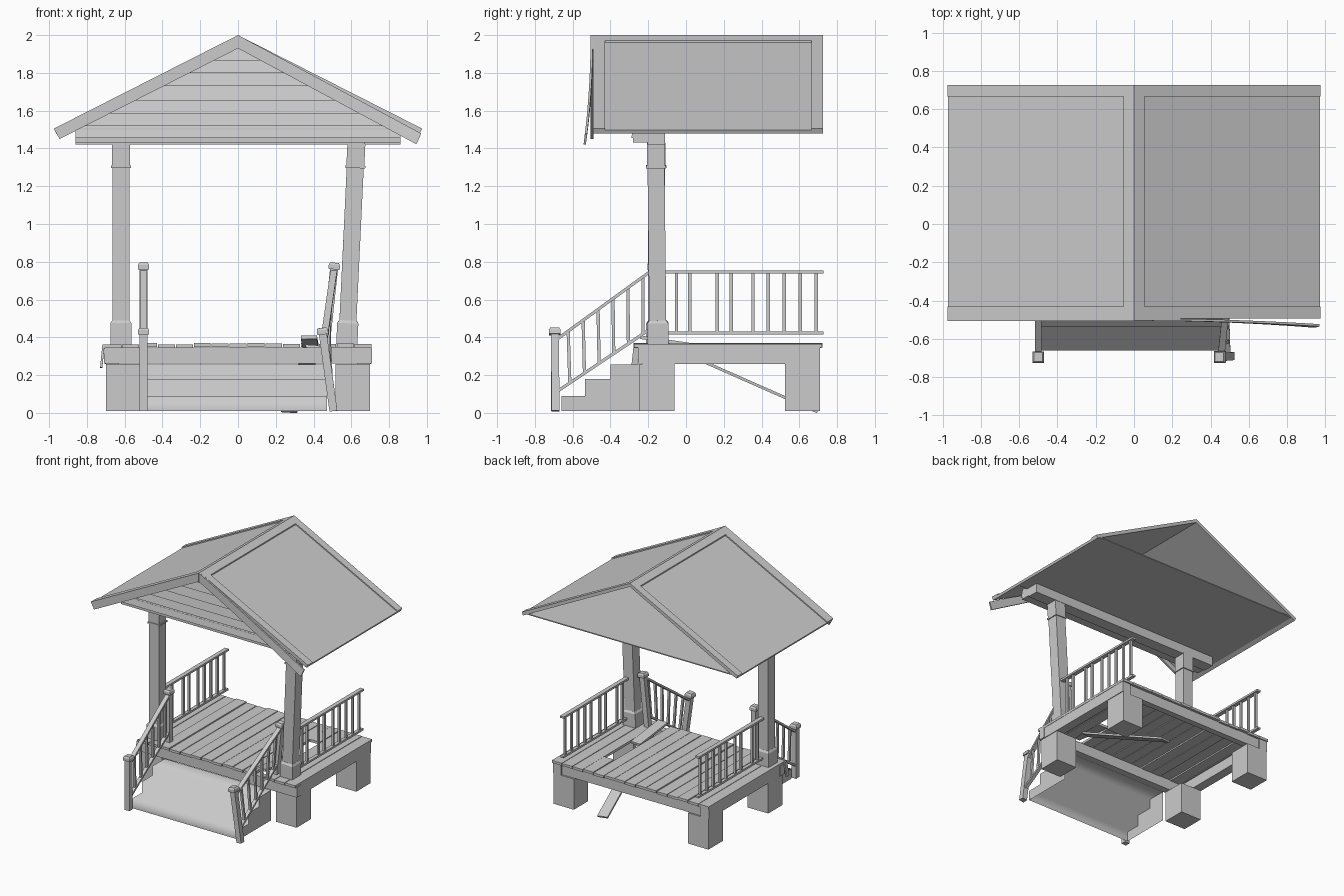
import bpy, bmesh, random
from mathutils import Vector

random.seed(4)
cube = bpy.data.objects.get("Cube")
if cube:
    bpy.data.objects.remove(cube, do_unlink=True)

grey = bpy.data.materials.new("plain_grey")
grey.use_nodes = True
grey.diffuse_color = (0.6, 0.6, 0.6, 1)
grey.node_tree.nodes["Principled BSDF"].inputs["Base Color"].default_value = (0.6, 0.6, 0.6, 1)


def finish(name, bm):
    bmesh.ops.recalc_face_normals(bm, faces=bm.faces)
    mesh = bpy.data.meshes.new(name)
    bm.to_mesh(mesh)
    bm.free()
    mesh.materials.append(grey)
    obj = bpy.data.objects.new(name, mesh)
    bpy.context.collection.objects.link(obj)
    return obj


def box(name, x, y, z):
    """Box from three (min, max) ranges."""
    bm = bmesh.new()
    bmesh.ops.create_cube(bm, size=1)
    for v in bm.verts:
        v.co = [r[0] if c < 0 else r[1] for c, r in zip(v.co, (x, y, z))]
    return finish(name, bm)


def beam(name, start, end, width, depth, end_scale=1.0):
    """Square bar between two points; width runs along x."""
    start, end = Vector(start), Vector(end)
    d = (end - start).normalized()
    e1 = (Vector((1, 0, 0)) - d * d.x).normalized()
    e2 = d.cross(e1)
    bm = bmesh.new()
    bmesh.ops.create_cube(bm, size=1)
    for v in bm.verts:
        k = end_scale if v.co.z > 0 else 1
        base = end if v.co.z > 0 else start
        v.co = base + e1 * (v.co.x * width * k) + e2 * (v.co.y * depth * k)
    return finish(name, bm)


def prism(name, outline, axis, lo, hi):
    """Extrude a 2D outline along x or y."""
    bm = bmesh.new()
    put = (lambda a, b, t: (t, a, b)) if axis == "x" else (lambda a, b, t: (a, t, b))
    face = bm.faces.new([bm.verts.new(put(a, b, lo)) for a, b in outline])
    new = bmesh.ops.extrude_face_region(bm, geom=[face])["geom"]
    shift = put(0, 0, hi - lo)
    bmesh.ops.translate(bm, vec=shift, verts=[g for g in new if isinstance(g, bmesh.types.BMVert)])
    return finish(name, bm)


# Foundation blocks
for sx in (-1, 1):
    x = sorted((sx * 0.515, sx * 0.7))
    for label, y in (("front", (-0.245, -0.06)), ("rear", (0.525, 0.71))):
        box(f"{label}_foundation_block", x, y, (0.01, 0.26))

# Deck frame
for sx in (-1, 1):
    box("side_rim_beam", sorted((sx * 0.63, sx * 0.705)), (-0.23, 0.71), (0.26, 0.347))
box("front_rim_beam", (-0.71, 0.71), (-0.255, -0.2), (0.262, 0.347))
box("rear_rim_beam", (-0.63, 0.63), (0.65, 0.7), (0.262, 0.347))
beam("loose_trim_chip", (-0.712, -0.262, 0.36), (-0.724, -0.275, 0.24), 0.012, 0.03)

# Deck planks, with one broken
count, broken = 15, 11
pitch = 1.42 / count
for i in range(count):
    x0 = -0.71 + i * pitch
    x = (x0 + 0.0025, x0 + pitch - 0.0025)
    lift = random.uniform(-0.004, 0.005)
    z = (0.345 + lift, 0.365 + lift)
    if i == broken:
        box("broken_plank_stub", x, (0.45, 0.72), z)
    else:
        box("deck_plank", x, (-0.27 - random.uniform(0, 0.01), 0.715 + random.uniform(0, 0.008)), z)
beam("tipped_plank", (0.375, -0.24, 0.4), (0.385, 0.1, 0.35), 0.085, 0.018)
beam("fallen_plank", (0.4, -0.09, 0.352), (0.27, 0.69, 0.008), 0.085, 0.015)

# Stairs, open underneath, softly shaded apart from the flat sides
steps = [(-0.66, 0.01), (-0.66, 0.09), (-0.535, 0.09), (-0.535, 0.18),
         (-0.4, 0.18), (-0.4, 0.255), (-0.245, 0.255), (-0.245, 0.01)]
stairs = prism("stairs", steps, "x", -0.49, 0.47)
bm = bmesh.new()
bm.from_mesh(stairs.data)
hidden = [f for f in bm.faces if f.normal.z < -0.9 or f.normal.y > 0.9]
bmesh.ops.delete(bm, geom=hidden, context="FACES")
sides = [f for f in bm.faces if abs(f.normal.x) > 0.9]
bmesh.ops.split_edges(bm, edges=list({e for f in sides for e in f.edges if len(e.link_faces) > 1}))
for f in bm.faces:
    f.smooth = abs(f.normal.x) < 0.9
bm.to_mesh(stairs.data)
bm.free()


def newel(name, foot, top):
    """Stair post with a wider cap."""
    foot, top = Vector(foot), Vector(top)
    d = (top - foot).normalized()
    beam(name, foot, top - d * 0.03, 0.042, 0.042)
    beam(name + "_cap", top - d * 0.035, top - d * 0.012, 0.06, 0.06)
    beam(name + "_cap_top", top - d * 0.012, top, 0.06, 0.06, 0.75)


def railing(name, top_a, top_b, low_a, low_b, stops):
    """Two rails joined by upright balusters at the given fractions."""
    ends = [Vector(p) for p in (top_a, top_b, low_a, low_b)]
    beam(name + "_top_rail", ends[0], ends[1], 0.035, 0.016)
    beam(name + "_bottom_rail", ends[2], ends[3], 0.028, 0.016)
    for t in stops:
        beam(name + "_baluster", ends[2].lerp(ends[3], t), ends[0].lerp(ends[1], t), 0.017, 0.017)


# Stair railings: left upright, right leaning
stair_stops = [0.13 + 0.155 * i for i in range(6)]
newel("lower_newel", (-0.5, -0.695, 0.01), (-0.5, -0.695, 0.45))
newel("upper_newel", (-0.5, -0.175, 0.36), (-0.5, -0.175, 0.795))
railing("stair", (-0.5, -0.69, 0.385), (-0.5, -0.18, 0.755),
        (-0.5, -0.68, 0.115), (-0.5, -0.18, 0.45), stair_stops)
newel("leaning_lower_newel", (0.505, -0.69, 0.01), (0.445, -0.695, 0.45))
newel("leaning_upper_newel", (0.465, -0.175, 0.36), (0.512, -0.175, 0.795))
railing("leaning_stair", (0.455, -0.69, 0.385), (0.508, -0.18, 0.755),
        (0.49, -0.68, 0.115), (0.475, -0.18, 0.45), stair_stops)

# Deck side railings, unevenly spaced where balusters are gone
rail_front, rail_back = -0.11, 0.727
baluster_y = (-0.05, 0.02, 0.165, 0.24, 0.355, 0.435, 0.52, 0.605, 0.69)
stops = [(y - rail_front) / (rail_back - rail_front) for y in baluster_y]
for x in (-0.61, 0.61):
    railing("deck_side", (x, rail_front, 0.745), (x, rail_back, 0.745),
            (x, rail_front, 0.422), (x, rail_back, 0.422), stops)


# Main posts
def main_post(name, foot, top):
    foot, top = Vector(foot), Vector(top)
    at = lambda z: foot.lerp(top, (z - foot.z) / (top.z - foot.z))
    beam(name, foot, top, 0.09, 0.09)
    beam(name + "_base", foot, at(0.475), 0.112, 0.112)
    beam(name + "_base_bevel", at(0.475), at(0.49), 0.112, 0.112, 0.82)
    beam(name + "_band", at(1.297), at(1.31), 0.106, 0.106)
    beam(name + "_capital", at(1.31), top, 0.095, 0.095)


main_post("main_post", (-0.62, -0.155, 0.345), (-0.62, -0.155, 1.43))
main_post("leaning_post", (0.575, -0.148, 0.345), (0.627, -0.16, 1.43))

# Roof beam and ceiling
box("roof_beam", (-0.86, 0.86), (-0.205, -0.11), (1.422, 1.505))
box("gable_base_board", (-0.86, 0.86), (-0.28, -0.205), (1.432, 1.505))
box("ceiling", (-0.945, 0.945), (-0.22, 0.722), (1.496, 1.504))

# Gable siding, each board leaning back under the next
levels = [1.455, 1.52, 1.585, 1.655, 1.73, 1.8, 1.865, 1.93]
half = lambda z: min(0.86, (1.955 - z) / 0.508)
for z0, z1 in zip(levels, levels[1:]):
    outline = [(-half(z0), z0), (half(z0), z0), (half(z1), z1), (-half(z1), z1)]
    board = prism("gable_siding", outline, "y", -0.29, -0.26)
    for v in board.data.vertices:
        v.co.y += (v.co.z - z0) * 0.22

# Thin roof slopes with raised borders
for s in (-1, 1):
    full = [(0, 2.0), (s * 0.975, 1.505), (s * 0.963, 1.48), (0, 1.972)]
    inner = [(0, 1.99), (s * 0.971, 1.497), (s * 0.963, 1.48), (0, 1.972)]
    ridge = [(0, 2.0), (s * 0.055, 1.972), (s * 0.055, 1.944), (0, 1.972)]
    prism("roof_panel", inner, "y", -0.43, 0.665)
    prism("ridge_border", ridge, "y", -0.43, 0.665)
    prism("rear_roof_border", full, "y", 0.665, 0.725)
    prism("front_roof_border", full, "y", -0.493, -0.43)

# Fixed front board on one slope
edge_board = [(0, 2.0), (-0.975, 1.505), (-0.945, 1.45), (0, 1.93)]
prism("fixed_front_board", edge_board, "y", -0.506, -0.49)

# Loose front board peeling off the other slope
bm = bmesh.new()
bmesh.ops.create_cube(bm, size=1)
long_edges = [e for e in bm.edges if abs(e.verts[0].co.x - e.verts[1].co.x) > 0.5]
bmesh.ops.subdivide_edges(bm, edges=long_edges, cuts=10, use_grid_fill=True)
for v in bm.verts:
    u = v.co.x + 0.5
    low = v.co.z < 0
    x = (0.945 if low else 0.97) * u
    z = (1.93 if low else 2.0) - 0.508 * x - 0.028 * u
    y = -0.499 + v.co.y * 0.012 - (0.037 if low else 0.03) * u ** 2
    v.co = (x, y, z)
finish("loose_front_board", bm)
